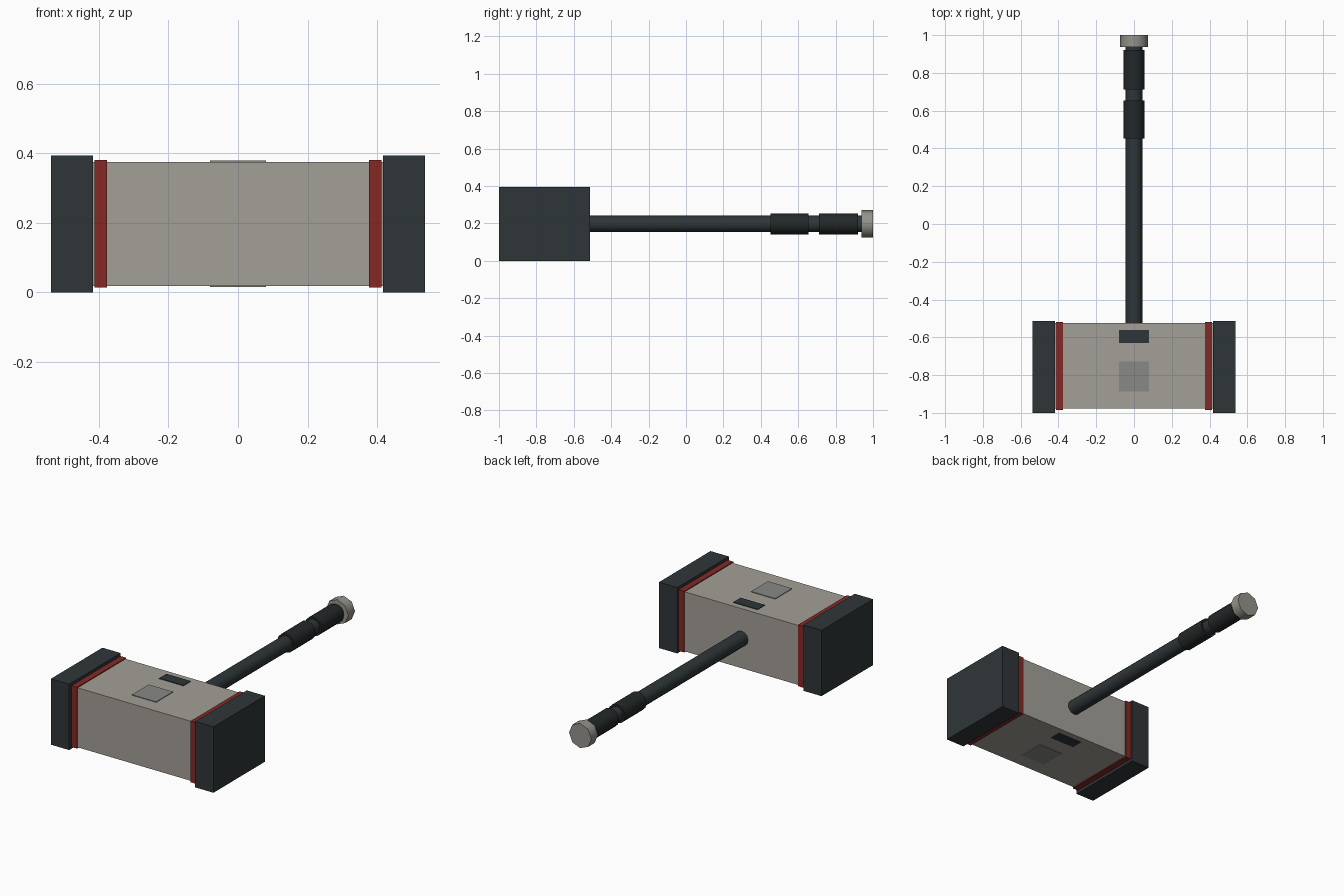
import bpy, math
from mathutils import Vector

if "Cube" in bpy.data.objects:
    bpy.data.objects.remove(bpy.data.objects["Cube"])

ZC = 0.197  # height of the head and handle centre line


def material(name, rgb):
    m = bpy.data.materials.new(name)
    m.diffuse_color = (*rgb, 1)
    m.use_nodes = True
    m.node_tree.nodes["Principled BSDF"].inputs["Base Color"].default_value = m.diffuse_color
    return m


stone = material("stone", (0.37, 0.35, 0.31))
dark = material("dark_metal", (0.028, 0.036, 0.040))
grip_mat = material("grip", (0.017, 0.021, 0.021))
red = material("red", (0.23, 0.022, 0.018))
plate_mat = material("plate_grey", (0.25, 0.255, 0.24))
pommel_mat = material("pommel_metal", (0.30, 0.29, 0.26))


def box(name, lo, hi, mat):
    lo, hi = Vector(lo), Vector(hi)
    bpy.ops.mesh.primitive_cube_add(size=1, location=(lo + hi) / 2)
    o = bpy.context.object
    o.name = name
    o.scale = hi - lo
    bpy.ops.object.transform_apply(location=False, rotation=False, scale=True)
    o.data.materials.append(mat)


def rod(name, y0, y1, r, sides, mat):
    bpy.ops.mesh.primitive_cylinder_add(
        vertices=sides, radius=r, depth=y1 - y0,
        location=(0, (y0 + y1) / 2, ZC), rotation=(math.pi / 2, 0, 0))
    o = bpy.context.object
    o.name = name
    o.data.materials.append(mat)
    bpy.ops.object.shade_smooth_by_angle(angle=math.radians(50))


# Head block
box("head_block", (-0.42, -0.978, ZC - 0.178), (0.42, -0.525, ZC + 0.178), stone)

# Striking caps and red bands on both ends
for side, s in (("left", -1), ("right", 1)):
    a, b = sorted((s * 0.417, s * 0.538))
    box(side + "_cap", (a, -1.0, 0), (b, -0.513, 2 * ZC), dark)
    a, b = sorted((s * 0.376, s * 0.413))
    box(side + "_band", (a, -0.985, ZC - 0.183), (b, -0.520, ZC + 0.183), red)

# Thin inset plates on top and bottom of the head
for side, s in (("top", 1), ("bottom", -1)):
    a, b = sorted((ZC + s * 0.170, ZC + s * 0.182))
    box(side + "_dark_plate", (-0.08, -0.63, a), (0.08, -0.562, b), dark)
    box(side + "_grey_plate", (-0.08, -0.888, a), (0.08, -0.729, b), plate_mat)

# Handle, two grips and the pommel
rod("handle", -0.56, 0.95, 0.044, 12, dark)
rod("lower_grip", 0.452, 0.655, 0.056, 12, grip_mat)
rod("upper_grip", 0.712, 0.92, 0.056, 12, grip_mat)
rod("pommel", 0.938, 1.0, 0.074, 8, pommel_mat)
